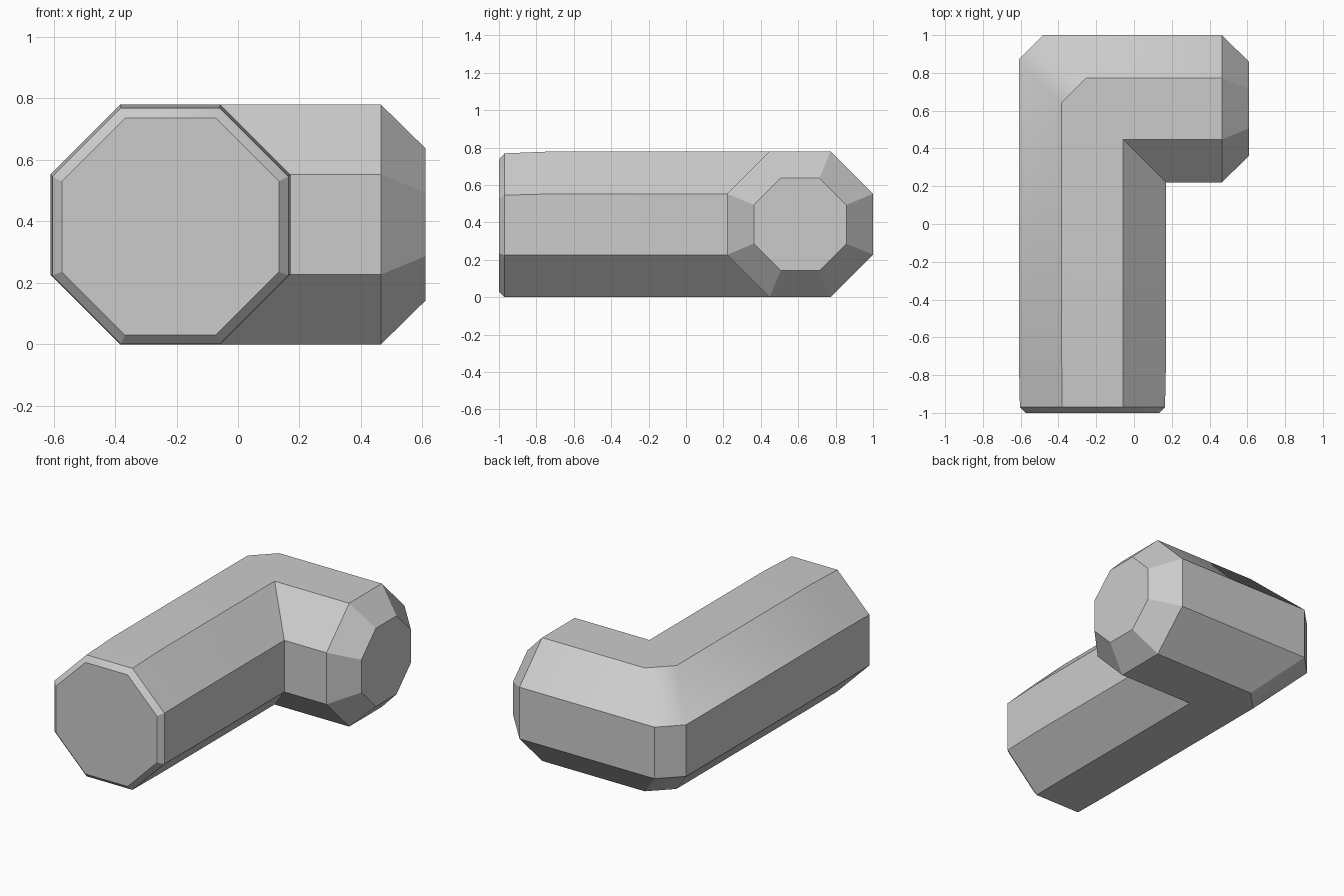
import bpy, bmesh, math

if "Cube" in bpy.data.objects:
    bpy.data.objects.remove(bpy.data.objects["Cube"])

RADIUS, FLAT = 0.39, 0.163      # half width and half side of the octagon
CX, CY, CZ = -0.22, 0.61, 0.39  # centre lines of the long and short arms
CUT = 0.13                      # chamfer on the outside of the elbow

# Octagon section: (offset towards the inside of the bend, height)
half = [(FLAT, RADIUS), (RADIUS, FLAT), (RADIUS, -FLAT), (FLAT, -RADIUS)]
section = half + [(-o, h) for o, h in reversed(half)]


def long_ring(y, scale, drop=0.0):
    return [(CX + o * scale, y, CZ - drop + h * scale) for o, h in section]


def short_ring(x, scale):
    return [(x, CY - o * scale, CZ + h * scale) for o, h in section]


def elbow_ring(cut_x, cut_y):
    return [(CX + o + (cut_x if o < 0 else 0),
             CY - o - (cut_y if o < 0 else 0), CZ + h) for o, h in section]


rings = [
    long_ring(-1.0, 0.905, 0.007),
    long_ring(-0.97, 0.985, 0.005),
    long_ring(-0.7, 1.0),
    elbow_ring(0, CUT),
    elbow_ring(CUT, 0),
    short_ring(0.465, 1.0),
    short_ring(0.61, 0.635),
]

# Skin the rings into one bent pipe
bm = bmesh.new()
loops = [[bm.verts.new(co) for co in ring] for ring in rings]
n = len(section)
for a, b in zip(loops, loops[1:]):
    for i in range(n):
        j = (i + 1) % n
        bm.faces.new((a[i], a[j], b[j], b[i]))
bm.faces.new(loops[0])
bm.faces.new(loops[-1])
bmesh.ops.remove_doubles(bm, verts=bm.verts, dist=0.0005)
bmesh.ops.recalc_face_normals(bm, faces=bm.faces)
mesh = bpy.data.meshes.new("elbow_pipe")
bm.to_mesh(mesh)
bm.free()
pipe = bpy.data.objects.new("elbow_pipe", mesh)
bpy.context.collection.objects.link(pipe)

# Plain grey finish
grey = bpy.data.materials.new("plain grey")
grey.use_nodes = True
colour = (0.6, 0.6, 0.6, 1)
grey.diffuse_color = colour
grey.node_tree.nodes["Principled BSDF"].inputs["Base Color"].default_value = colour
mesh.materials.append(grey)

# Crisp facets, with a soft blend on the upper outside of the elbow
bpy.ops.object.select_all(action="DESELECT")
pipe.select_set(True)
bpy.context.view_layer.objects.active = pipe
bpy.ops.object.shade_smooth_by_angle(angle=math.radians(30))
for edge in mesh.edges:
    p, q = (mesh.vertices[v].co for v in edge.vertices)
    mid = (p + q) / 2
    if mid.x < -0.3 and mid.y > 0.7 and abs(p.z - q.z) > 0.1 and mid.z > 0.6:
        edge.use_edge_sharp = False
